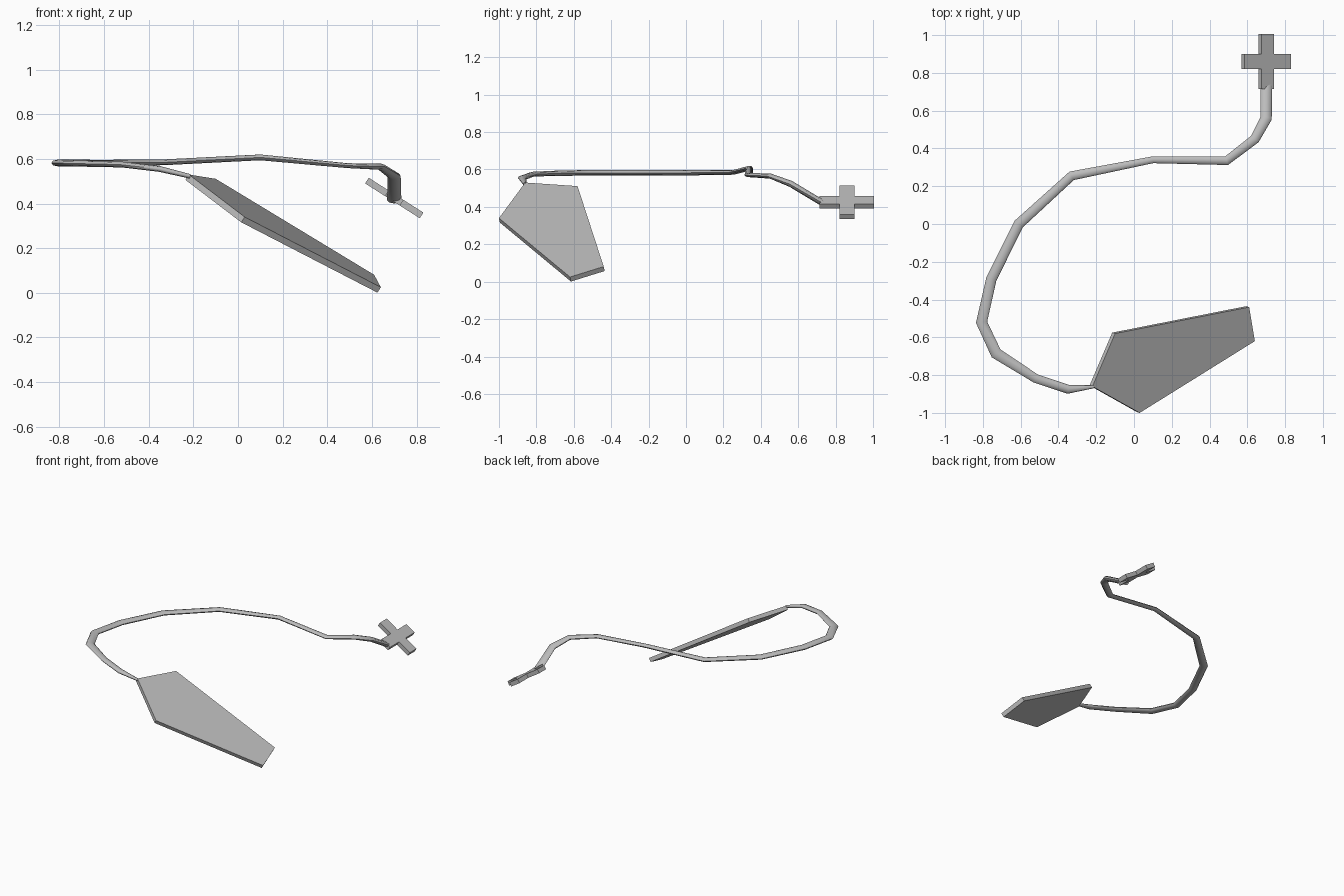
import bpy
import bmesh
import math
from mathutils import Matrix, Vector

default = bpy.data.objects.get("Cube")
if default:
    bpy.data.objects.remove(default, do_unlink=True)

# One plain grey for everything
grey = bpy.data.materials.new("light grey")
grey.use_nodes = True
grey.diffuse_color = (0.5, 0.5, 0.5, 1)
grey.node_tree.nodes["Principled BSDF"].inputs["Base Color"].default_value = (0.5, 0.5, 0.5, 1)


def add_object(name, bm):
    bmesh.ops.recalc_face_normals(bm, faces=bm.faces)
    mesh = bpy.data.meshes.new(name)
    bm.to_mesh(mesh)
    bm.free()
    mesh.materials.append(grey)
    obj = bpy.data.objects.new(name, mesh)
    bpy.context.collection.objects.link(obj)
    return obj


def slab(name, outline, offset):
    """Extrude a flat outline along the offset vector."""
    bm = bmesh.new()
    face = bm.faces.new([bm.verts.new(p) for p in outline])
    new = bmesh.ops.extrude_face_region(bm, geom=[face], use_keep_orig=True)
    verts = [g for g in new["geom"] if isinstance(g, bmesh.types.BMVert)]
    bmesh.ops.translate(bm, vec=offset, verts=verts)
    return add_object(name, bm)


# Tilted five-sided blade
blade_normal = Vector((0.534, -0.17, 0.829)).normalized()
blade = [(-0.22, -0.86, 0.53), (0.03, -1.0, 0.34), (0.64, -0.62, 0.025),
         (0.61, -0.44, 0.081), (-0.10, -0.58, 0.511)]
slab("blade", blade, blade_normal * -0.029)

# Tilted cross at the far end of the cord
length, width, thick = 0.145, 0.04, 0.03
quarter = [(length, -width), (length, width), (width, width)]
tilt = Matrix.Translation((0.70, 0.86, 0.425)) @ Matrix.Rotation(math.radians(32.5), 4, "Y")
cross = []
for turn in range(4):
    spin = Matrix.Rotation(turn * math.pi / 2, 4, "Z")
    cross += [tilt @ (spin @ Vector((x, y, -thick / 2))) for x, y in quarter]
slab("cross", cross, tilt.to_3x3() @ Vector((0, 0, thick)))

# Bent cord: x, y, z, half width, half height at each bend
path = [
    (0.70, 0.74, 0.415, 0.032, 0.017), (0.70, 0.56, 0.523, 0.030, 0.017),
    (0.64, 0.45, 0.565, 0.026, 0.014), (0.49, 0.335, 0.570, 0.024, 0.011),
    (0.10, 0.34, 0.607, 0.018, 0.013), (-0.33, 0.255, 0.585, 0.025, 0.013),
    (-0.61, 0.0, 0.582, 0.028, 0.014), (-0.755, -0.29, 0.582, 0.028, 0.015),
    (-0.807, -0.52, 0.582, 0.030, 0.015), (-0.73, -0.685, 0.580, 0.031, 0.014),
    (-0.52, -0.818, 0.575, 0.024, 0.013), (-0.35, -0.875, 0.555, 0.024, 0.013),
    (-0.215, -0.862, 0.522, 0.008, 0.010)]
points = [Vector(p[:3]) for p in path]
sides = 8
bm = bmesh.new()
rings = []
for i, (*_, half_w, half_h) in enumerate(path):
    before = points[i] - points[max(i - 1, 0)]
    after = points[min(i + 1, len(points) - 1)] - points[i]
    along = (before.normalized() + after.normalized()).normalized()
    side = along.cross(Vector((0, 0, 1))).normalized()
    up = side.cross(along)
    ring = []
    for k in range(sides):
        a = 2 * math.pi * k / sides
        ring.append(bm.verts.new(points[i] + side * math.cos(a) * half_w + up * math.sin(a) * half_h))
    rings.append(ring)
for a, b in zip(rings, rings[1:]):
    for k in range(sides):
        n = (k + 1) % sides
        bm.faces.new((a[k], a[n], b[n], b[k]))
bm.faces.new(rings[0])
bm.faces.new(rings[-1])
cord = add_object("cord", bm)
bpy.ops.object.select_all(action="DESELECT")
cord.select_set(True)
bpy.context.view_layer.objects.active = cord
bpy.ops.object.shade_smooth_by_angle(angle=math.radians(60))
